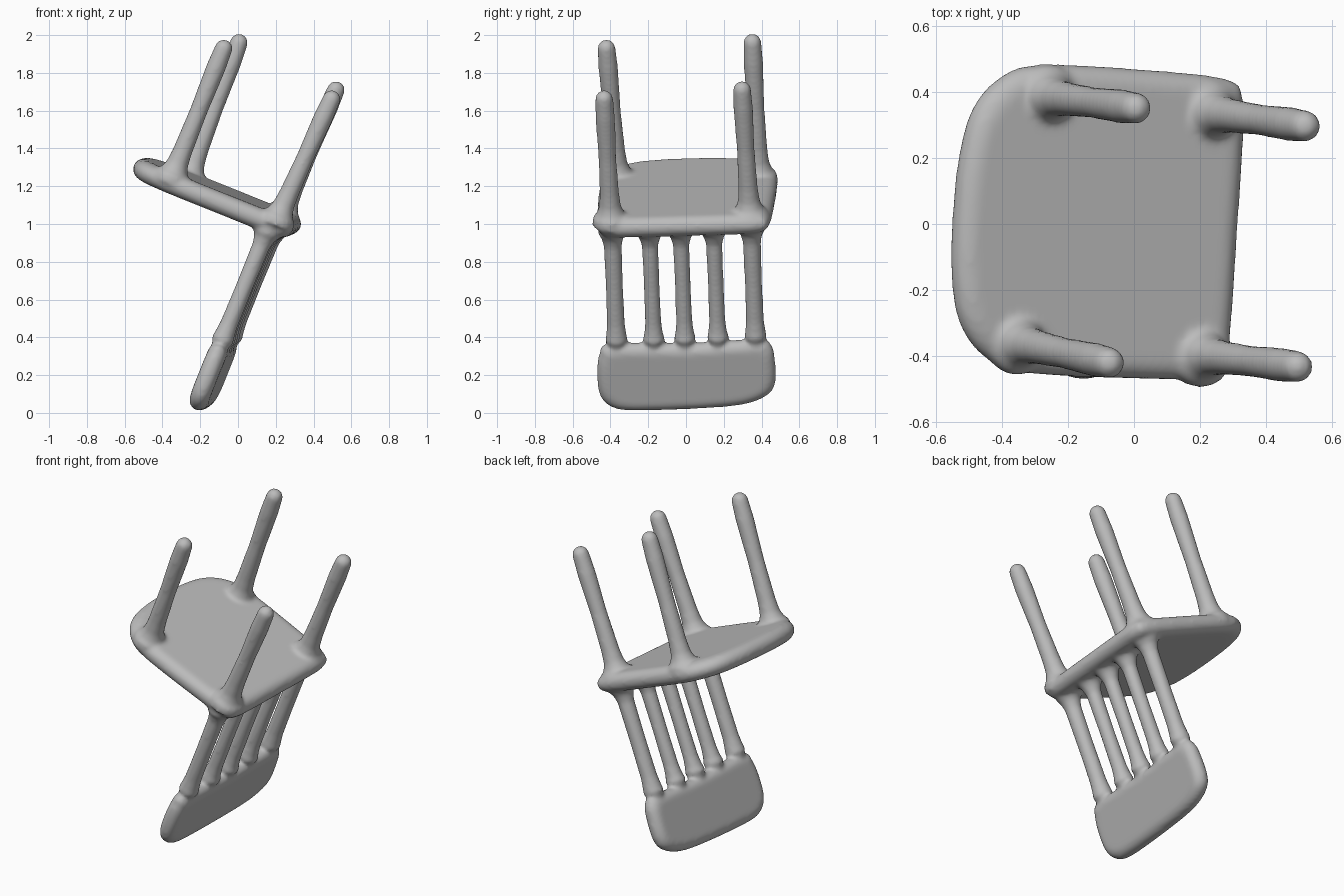
import bpy, bmesh, math
from mathutils import Vector, Matrix

if "Cube" in bpy.data.objects:
    bpy.data.objects.remove(bpy.data.objects["Cube"])

# Tilted chair frame: w = towards the backrest, v = sideways, u = along the legs
U = Vector((0.37, -0.05, 0.928)).normalized()
V = Vector((0.065, 0.997, 0.028))
V = (V - U * V.dot(U)).normalized()
W = V.cross(U)
FRAME = Matrix.Translation((0, 0, 1.095)) @ Matrix((W, V, U)).transposed().to_4x4()

bm = bmesh.new()


def bridge(rings):
    """Skin a list of equal rings and cap both ends."""
    vs = [[bm.verts.new(p) for p in r] for r in rings]
    n = len(vs[0])
    for a, b in zip(vs, vs[1:]):
        for i in range(n):
            j = (i + 1) % n
            bm.faces.new((a[i], a[j], b[j], b[i]))
    bm.faces.new(list(reversed(vs[0])))
    bm.faces.new(vs[-1])


def smooth_loop(pts, steps=5):
    """Closed Catmull-Rom curve through 2D points."""
    out, n = [], len(pts)
    for i in range(n):
        p0, p1, p2, p3 = (Vector(pts[(i + k) % n]) for k in (-1, 0, 1, 2))
        for s in range(steps):
            t = s / steps
            out.append(0.5 * (2 * p1 + (p2 - p0) * t + (2 * p0 - 5 * p1 + 4 * p2 - p3) * t * t
                              + (3 * p1 - p0 - 3 * p2 + p3) * t ** 3))
    return out


def slab(outline, half, edge, place):
    """Cushion-edged plate: outline shrunk along a quarter-round on each side."""
    loop = smooth_loop(outline)
    xs, ys = [p.x for p in loop], [p.y for p in loop]
    c = Vector(((min(xs) + max(xs)) / 2, (min(ys) + max(ys)) / 2))
    rx, ry = (max(xs) - min(xs)) / 2, (max(ys) - min(ys)) / 2
    rings = []
    for k in range(-5, 6):
        a = k / 5 * math.pi / 2
        d = edge * (1 - math.cos(a))
        rings.append([place(c.x + (p.x - c.x) * (1 - d / rx),
                            c.y + (p.y - c.y) * (1 - d / ry), half * math.sin(a)) for p in loop])
    bridge(rings)


def rod(a, b, profile, sides=20):
    """Round bar from a to b; profile holds (distance along, radius)."""
    a, b = Vector(a), Vector(b)
    q = (b - a).to_track_quat('Z', 'Y')
    rings = []
    for t, r in profile:
        rings.append([a + q @ Vector((r * math.cos(2 * math.pi * i / sides),
                                      r * math.sin(2 * math.pi * i / sides), t)) for i in range(sides)])
    bridge(rings)


# Seat: square at the backrest, rounded at the far edge
half_outline = [(0.335, 0.0), (0.335, 0.25), (0.325, 0.40), (0.27, 0.455), (0.0, 0.47),
                (-0.34, 0.468), (-0.47, 0.42), (-0.55, 0.32), (-0.583, 0.17)]
seat_outline = half_outline + [(-0.59, 0.0)] + [(w, -v) for w, v in half_outline[:0:-1]]
slab(seat_outline, 0.056, 0.06, lambda a, b, h: Vector((a, b, h)))

# Four legs with flared roots and round tips
legs = [((-0.362, -0.378, 0), (-0.36, -0.403, 0.815)),
        ((-0.318, 0.373, 0), (-0.336, 0.375, 0.835)),
        ((0.238, -0.386, 0), (0.272, -0.384, 0.778)),
        ((0.216, 0.35, 0), (0.238, 0.347, 0.795))]
for a, b in legs:
    L = (Vector(b) - Vector(a)).length
    profile = [(0, 0.10), (0.045, 0.095), (0.07, 0.072), (0.11, 0.058), (0.18, 0.052),
               (L * 0.5, 0.047), (L - 0.16, 0.052), (L - 0.05, 0.048)]
    profile += [(L - 0.05 + 0.05 * math.sin(t), 0.048 * math.cos(t) + 0.001)
                for t in (0.4, 0.8, 1.2, 1.5)]
    rod(a, b, profile)

# Backrest panel
panel_outline = [(-0.42, -0.69), (-0.485, -0.74), (-0.505, -0.86), (-0.495, -0.98), (-0.44, -1.045),
                 (-0.33, -1.07), (0.0, -1.07), (0.25, -1.055), (0.385, -1.01), (0.437, -0.94),
                 (0.442, -0.80), (0.425, -0.72), (0.36, -0.69), (0.0, -0.70)]
slab(panel_outline, 0.052, 0.055, lambda a, b, h: Vector((0.208 + h, a, b)))

# Five spindles between seat and panel
for v in (-0.388, -0.19, -0.025, 0.15, 0.35):
    r = 0.048 if abs(v) > 0.3 else 0.044
    rod((0.212, v + 0.005, 0), (0.206, v - 0.005, -0.75),
        [(0, 0.075), (0.06, 0.074), (0.085, 0.058), (0.13, r), (0.37, r - 0.002),
         (0.58, r), (0.64, r + 0.006), (0.67, 0.06), (0.69, 0.05), (0.75, 0.035)])

bmesh.ops.recalc_face_normals(bm, faces=bm.faces)
bm.transform(FRAME)
mesh = bpy.data.meshes.new("chair_body")
bm.to_mesh(mesh)
bm.free()

# Fuse all parts into one soft moulded body
chair = bpy.data.objects.new("chair_body", mesh)
bpy.context.collection.objects.link(chair)
fuse = chair.modifiers.new("fuse", 'REMESH')
fuse.mode = 'VOXEL'
fuse.voxel_size = 0.011
fuse.use_smooth_shade = True
soften = chair.modifiers.new("soften", 'SMOOTH')
soften.factor = 0.5
soften.iterations = 10

grey = bpy.data.materials.new("plain_grey")
grey.diffuse_color = (0.5, 0.5, 0.5, 1)
grey.use_nodes = True
grey.node_tree.nodes["Principled BSDF"].inputs["Base Color"].default_value = grey.diffuse_color
mesh.materials.append(grey)
